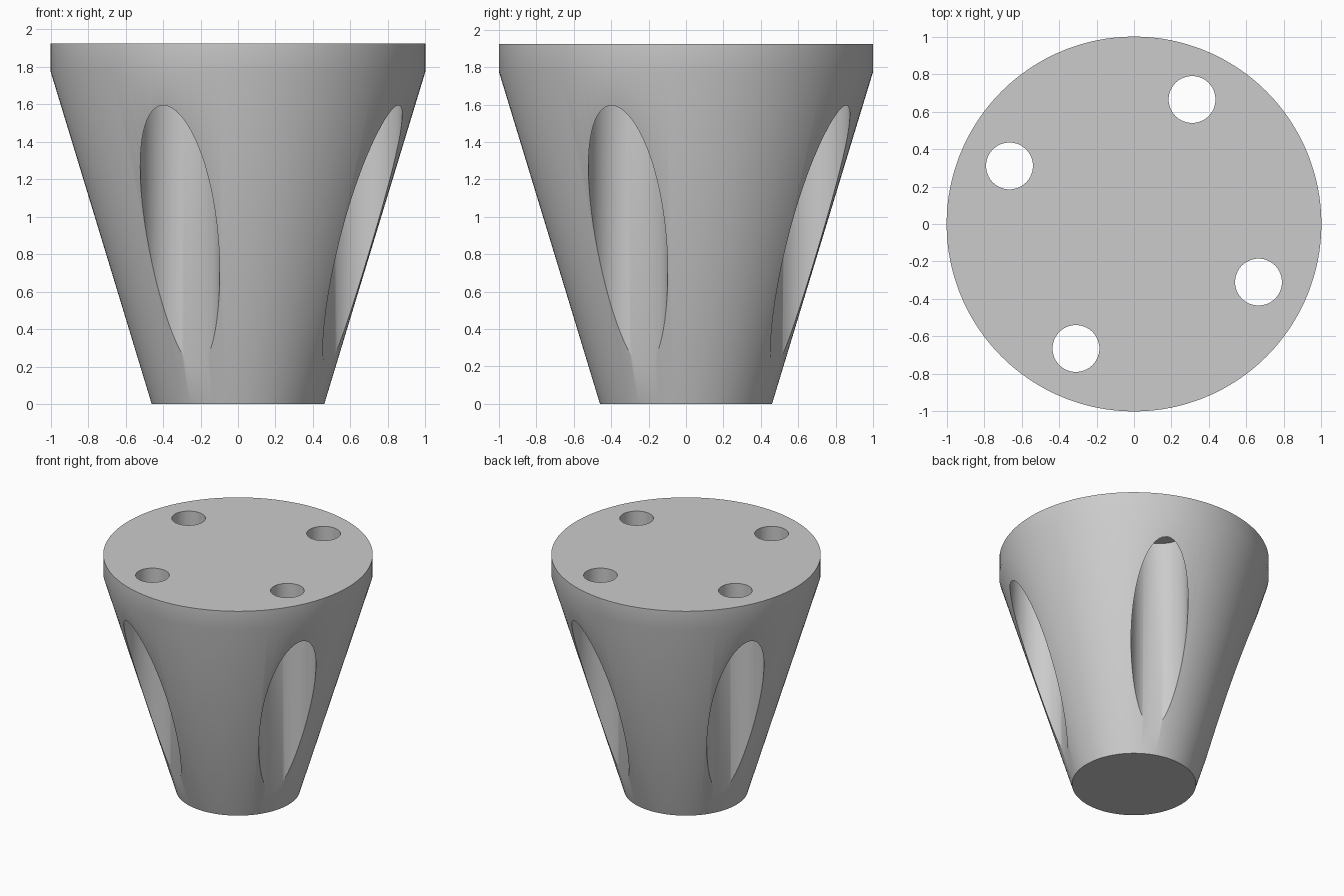
import bpy
import bmesh
from math import cos, sin, pi, radians

if "Cube" in bpy.data.objects:
    bpy.data.objects.remove(bpy.data.objects["Cube"])

HEIGHT = 1.925      # overall height
RIM_Z = 1.775       # where the taper meets the straight rim
HOLE_DIST = 0.733   # bolt circle radius
HOLE_ANGLE = radians(-25)


def grey_material():
    mat = bpy.data.materials.new("plain grey")
    mat.use_nodes = True
    colour = (0.6, 0.6, 0.6, 1)
    mat.diffuse_color = colour
    mat.node_tree.nodes["Principled BSDF"].inputs["Base Color"].default_value = colour
    return mat


def lathe(name, profile, sides, centre=(0, 0)):
    """Closed solid of revolution from (radius, z) pairs, bottom to top."""
    bm = bmesh.new()
    rings = []
    for r, z in profile:
        rings.append([bm.verts.new((centre[0] + r * cos(2 * pi * i / sides),
                                    centre[1] + r * sin(2 * pi * i / sides), z))
                      for i in range(sides)])
    for low, high in zip(rings, rings[1:]):
        for i in range(sides):
            j = (i + 1) % sides
            bm.faces.new((low[i], low[j], high[j], high[i]))
    bm.faces.new(rings[0][::-1])
    bm.faces.new(rings[-1])
    mesh = bpy.data.meshes.new(name)
    bm.to_mesh(mesh)
    bm.free()
    obj = bpy.data.objects.new(name, mesh)
    bpy.context.collection.objects.link(obj)
    return obj


# Tapered body with a straight rim
body = lathe("tapered_foot", [(0.46, 0), (1, RIM_Z), (1, HEIGHT)], 128)
body.data.materials.append(grey_material())
bpy.context.view_layer.objects.active = body

# Four bolt holes, each opening into a wide vertical groove below the rim
for k in range(4):
    angle = HOLE_ANGLE + k * pi / 2
    spot = (HOLE_DIST * cos(angle), HOLE_DIST * sin(angle))
    cutter = lathe("bolt_cutter", [(0.212, -0.1), (0.212, RIM_Z),
                                   (0.125, RIM_Z), (0.125, HEIGHT + 0.1)], 64, spot)
    cutter.hide_render = True
    cut = body.modifiers.new("bolt_cut", "BOOLEAN")
    cut.operation = "DIFFERENCE"
    cut.solver = "EXACT"
    cut.object = cutter
    bpy.ops.object.modifier_apply(modifier=cut.name)
    bpy.data.objects.remove(cutter)

# Smooth sides, crisp rims
bpy.ops.object.select_all(action="DESELECT")
body.select_set(True)
bpy.ops.object.shade_smooth_by_angle(angle=radians(30))
